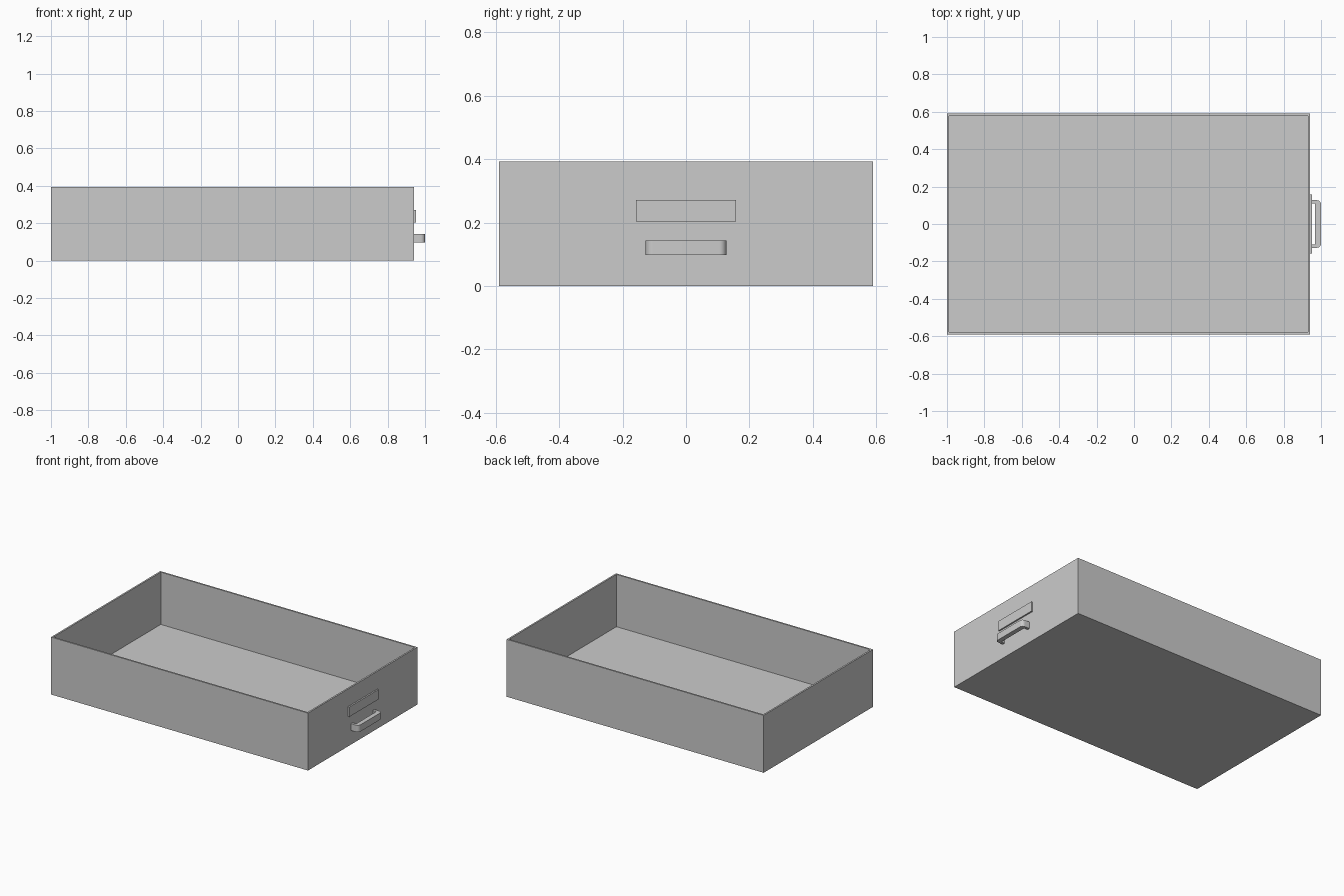
import bpy, bmesh, math

if "Cube" in bpy.data.objects:
    bpy.data.objects.remove(bpy.data.objects["Cube"])

BACK, FACE = -1.0, 0.942      # x of rear wall and of handle face
HALF_W, HEIGHT = 0.59, 0.392
WALL, FLOOR = 0.016, 0.035


def add_object(name, bm):
    bmesh.ops.recalc_face_normals(bm, faces=bm.faces)
    mesh = bpy.data.meshes.new(name)
    bm.to_mesh(mesh)
    bm.free()
    obj = bpy.data.objects.new(name, mesh)
    bpy.context.collection.objects.link(obj)
    return obj


def box_bm(lo, hi):
    bm = bmesh.new()
    bmesh.ops.create_cube(bm, size=1)
    for v in bm.verts:
        v.co = [(a + b) / 2 + c * (b - a) for a, b, c in zip(lo, hi, v.co)]
    return bm


# Open tray: inset the top face and push it down to the floor
bm = box_bm((BACK, -HALF_W, 0), (FACE, HALF_W, HEIGHT))
top = max(bm.faces, key=lambda f: f.calc_center_median().z)
bmesh.ops.inset_region(bm, faces=[top], thickness=WALL)
well = bmesh.ops.extrude_discrete_faces(bm, faces=[top])["faces"][0]
for v in well.verts:
    v.co.z = FLOOR
add_object("drawer_tray", bm)

# Label plate on the handle face
add_object("label_plate", box_bm((FACE - 0.004, -0.157, 0.204), (0.952, 0.157, 0.271)))

# Pull handle: U-shaped outline with rounded outer corners, extruded upward
OUT_Y, IN_Y, OUT_X, IN_X, R = 0.127, 0.109, 1.0, 0.969, 0.022
half = [(FACE - 0.004, IN_Y), (FACE - 0.004, OUT_Y)]
for i in range(9):
    a = math.pi / 2 * (1 - i / 8)
    half.append((OUT_X - R + R * math.cos(a), OUT_Y - R + R * math.sin(a)))
outline = [(IN_X, IN_Y)] + half + [(x, -y) for x, y in reversed(half)] + [(IN_X, -IN_Y)]
bm = bmesh.new()
face = bm.faces.new([bm.verts.new((x, y, 0.097)) for x, y in outline])
side = bmesh.ops.extrude_face_region(bm, geom=[face])["geom"]
bmesh.ops.translate(bm, vec=(0, 0, 0.046),
                    verts=[g for g in side if isinstance(g, bmesh.types.BMVert)])
handle = add_object("pull_handle", bm)
bpy.context.view_layer.objects.active = handle
handle.select_set(True)
bpy.ops.object.shade_smooth_by_angle(angle=math.radians(30))
